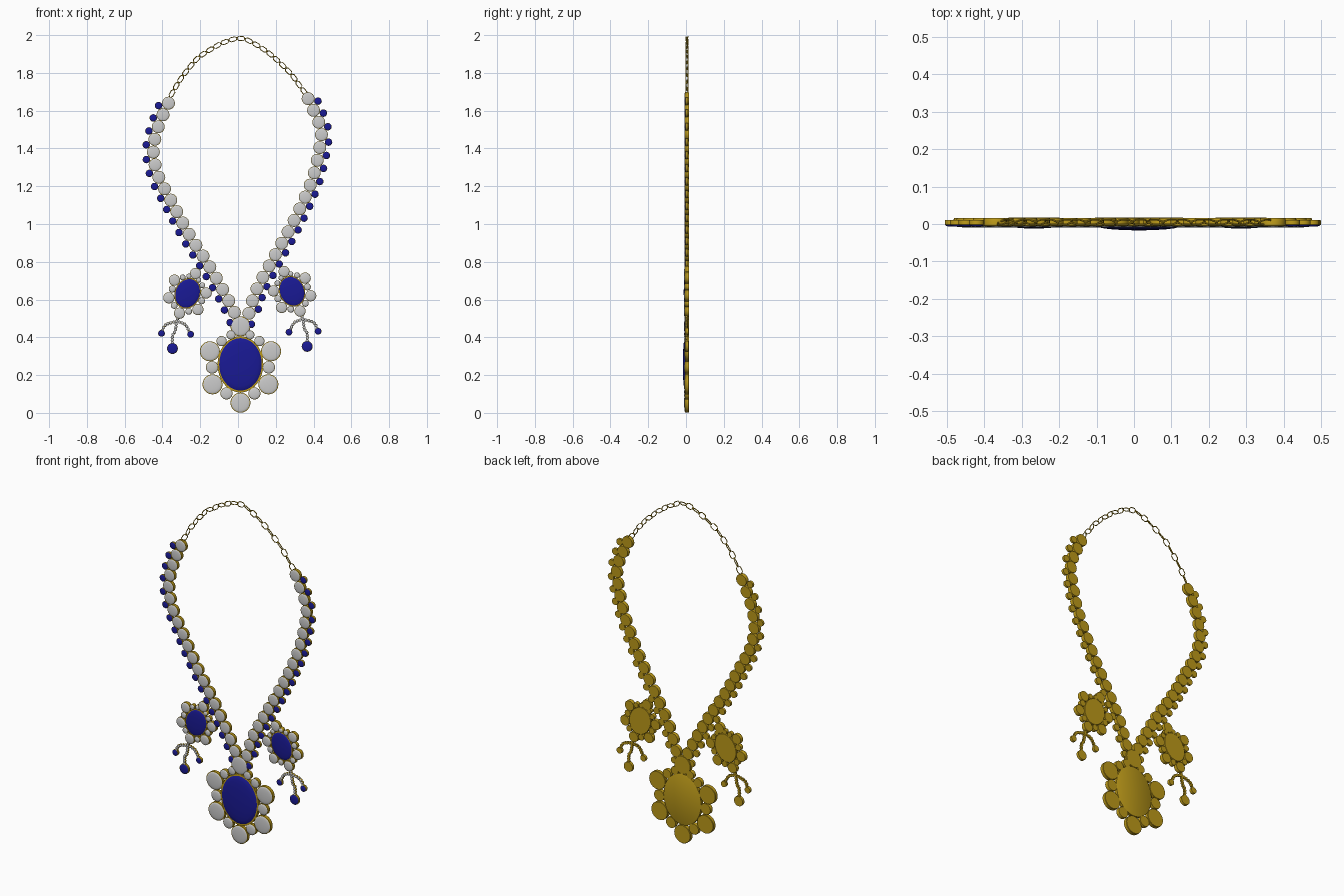
import bpy, bmesh, math
from mathutils import Vector, Matrix

if "Cube" in bpy.data.objects:
    bpy.data.objects.remove(bpy.data.objects["Cube"])


def material(name, rgb):
    m = bpy.data.materials.new(name)
    m.diffuse_color = (*rgb, 1)
    m.use_nodes = True
    m.node_tree.nodes["Principled BSDF"].inputs["Base Color"].default_value = m.diffuse_color
    return m


GOLD = material("gold", (0.5, 0.32, 0.01))
BLUE = material("blue_stone", (0.01, 0.01, 0.3))


def lathe(bm, bead, rings, n):
    """Stack elliptical rings (scale, y) into a capped solid facing -y."""
    x, z, rx, rz, rot = bead
    m = Matrix.Rotation(rot, 2)
    loops = []
    for s, y in rings:
        loop = []
        for i in range(n):
            a = 2 * math.pi * i / n
            p = m @ Vector((rx * s * math.cos(a), rz * s * math.sin(a)))
            loop.append(bm.verts.new((x + p.x, y, z + p.y)))
        loops.append(loop)
    for a, b in zip(loops, loops[1:]):
        for i in range(n):
            j = (i + 1) % n
            bm.faces.new((a[i], a[j], b[j], b[i]))
    bm.faces.new(loops[0])
    bm.faces.new(loops[-1])


def finish(name, bm, mat):
    bmesh.ops.recalc_face_normals(bm, faces=bm.faces)
    me = bpy.data.meshes.new(name)
    bm.to_mesh(me)
    bm.free()
    ob = bpy.data.objects.new(name, me)
    bpy.context.collection.objects.link(ob)
    if mat:
        me.materials.append(mat)
    bpy.ops.object.select_all(action='DESELECT')
    ob.select_set(True)
    bpy.context.view_layer.objects.active = ob
    bpy.ops.object.shade_smooth_by_angle(angle=math.radians(35))


def set_stones(name, beads, mat, bulge, back, n=24, front=-0.004):
    """Gold cups with domed stones in them."""
    cups, stones = bmesh.new(), bmesh.new()
    for b in beads:
        lathe(cups, b, [(0.97, back), (1, back - 0.002), (1, front), (0.95, front - 0.001)], n)
        dome = [(0.93, front + 0.001)]
        for k in range(6):
            t = math.radians(84) * k / 5
            dome.append((0.93 * math.cos(t), front - 0.001 - bulge * math.sin(t)))
        lathe(stones, b, dome, n)
    finish(name + "_settings", cups, GOLD)
    finish(name + "_stones", stones, mat)


def resample(points, count):
    """Catmull-Rom through the points, then evenly spaced samples."""
    p = [Vector(q) for q in points]
    p = [2 * p[0] - p[1]] + p + [2 * p[-1] - p[-2]]
    dense = []
    for a, b, c, d in zip(p, p[1:], p[2:], p[3:]):
        for k in range(16):
            t = k / 16
            dense.append(0.5 * (2 * b + (c - a) * t + (2 * a - 5 * b + 4 * c - d) * t * t
                                + (3 * b - a - 3 * c + d) * t ** 3))
    dense.append(p[-2])
    dist = [0]
    for a, b in zip(dense, dense[1:]):
        dist.append(dist[-1] + (b - a).length)
    out, j = [], 0
    for i in range(count):
        goal = dist[-1] * i / (count - 1)
        while j < len(dense) - 2 and dist[j + 1] < goal:
            j += 1
        f = (goal - dist[j]) / (dist[j + 1] - dist[j])
        out.append(dense[j].lerp(dense[j + 1], f))
    return out


def circle(p, r):
    return (p[0], p[1], r, r, 0)


def pendant(name, x, z, size, rot, bulge):
    """Oval blue stone in a ring of large and small pearls."""
    c, m = Vector((x, z)), Matrix.Rotation(rot, 2)
    big = [(0, .201), (.162, .069), (-.162, .069), (.148, -.106), (-.148, -.106), (0, -.203)]
    small = [(.150, -.016, .033), (.074, -.154, .032), (.100, .123, .027), (.050, .156, .024)]
    petals = [circle(c + m @ Vector(p) * size, .053 * size) for p in big]
    for px, pz, r in small:
        for s in (-1, 1):
            petals.append(circle(c + m @ Vector((s * px, pz)) * size, r * size))
    set_stones(name + "_pearl", petals, None, .005, .0165)
    set_stones(name + "_centre", [(x, z, .121 * size, .149 * size, rot)], BLUE, bulge, .017, 48)


# Two beaded strands: pearls inside, small blue stones along the outer edge
LEFT = [(-.368, 1.64), (-.421, 1.518), (-.448, 1.385), (-.421, 1.253), (-.358, 1.131),
        (-.262, .951), (-.151, .776), (-.05, .596), (-.019, .532)]
RIGHT = [(.371, 1.664), (.426, 1.542), (.442, 1.476), (.421, 1.343), (.384, 1.211),
         (.299, 1.023), (.199, .84), (.098, .652), (.058, .527)]
for side, path, s in (("left", LEFT, 1), ("right", RIGHT, -1)):
    pts = resample(path, 19)
    set_stones(side + "_strand_pearl", [circle(p, .034) for p in pts], None, .004, .0155)
    blues = []
    for a, b in zip(pts, pts[1:] + [Vector((.013, .457))]):
        d = (b - a).normalized()
        blues.append(circle((a + b) / 2 + s * .042 * Vector((d.y, -d.x)), .02))
    set_stones(side + "_strand_blue", blues, BLUE, .004, .011, 16, -.002)

# Main pendant
pendant("main_pendant", .013, .257, 1, 0, .012)

# Side pendants with three-strand tassels
for side, x, z, s in (("left", -.267, .633, 1), ("right", .286, .644, -1)):
    pendant(side + "_pendant", x, z, .56, -s * math.radians(22), .007)
    top = (-.058, -.148)
    strands = [([top, (-.117, -.168), (-.138, -.212)], .018),
               ([top, (-.066, -.20), (-.08, -.225), (-.08, -.292)], .029),
               ([top, (-.012, -.166), (.016, -.217)], .018),
               ([(-.045, -.11), top], 0)]
    beads, drops = [], []
    for path, r in strands:
        world = [(x + s * px, z + pz) for px, pz in path]
        length = sum((Vector(b) - Vector(a)).length for a, b in zip(world, world[1:]))
        beads += [circle(p, .0085) for p in resample(world, round(length / .0155) + 1)]
        if r:
            drops.append(circle(world[-1], r))
    set_stones(side + "_tassel_bead", beads, None, .003, .009, 10, -.001)
    set_stones(side + "_tassel_drop", drops, BLUE, .005, .012, 20, -.003)

# Neck chain of six-sided wire links, alternately twisted
CHAIN = [(-.36, 1.672), (-.315, 1.751), (-.268, 1.815), (-.209, 1.883), (-.151, 1.92),
         (-.087, 1.957), (.008, 1.986), (.061, 1.968), (.119, 1.936), (.178, 1.894),
         (.23, 1.846), (.278, 1.799), (.32, 1.741), (.362, 1.685)]
curve = bpy.data.curves.new("chain_wire", 'CURVE')
curve.dimensions = '3D'
curve.bevel_depth = .0026
curve.bevel_resolution = 1
nodes = resample(CHAIN, 23)
for i, (a, b) in enumerate(zip(nodes, nodes[1:])):
    d = b - a
    ax = Vector((d.x, 0, d.y)).normalized()
    half = d.length / 2 + .004
    mid = Vector(((a.x + b.x) / 2, .005, (a.y + b.y) / 2))
    tw = math.radians(30 if i % 2 else -30)
    w = Vector((-ax.z, 0, ax.x)) * math.cos(tw) + Vector((0, math.sin(tw), 0))
    sp = curve.splines.new('POLY')
    sp.points.add(5)
    for pt, (u, v) in zip(sp.points, [(1, 0), (.45, 1), (-.45, 1), (-1, 0), (-.45, -1), (.45, -1)]):
        pt.co = (*(mid + ax * half * u + w * .0125 * v), 1)
    sp.use_cyclic_u = True
wire = bpy.data.objects.new("chain_wire", curve)
bpy.context.collection.objects.link(wire)
bpy.context.view_layer.update()
bm = bmesh.new()
mesh = bpy.data.meshes.new_from_object(wire.evaluated_get(bpy.context.evaluated_depsgraph_get()))
bm.from_mesh(mesh)
bpy.data.objects.remove(wire)
bpy.data.meshes.remove(mesh)
finish("neck_chain", bm, GOLD)
